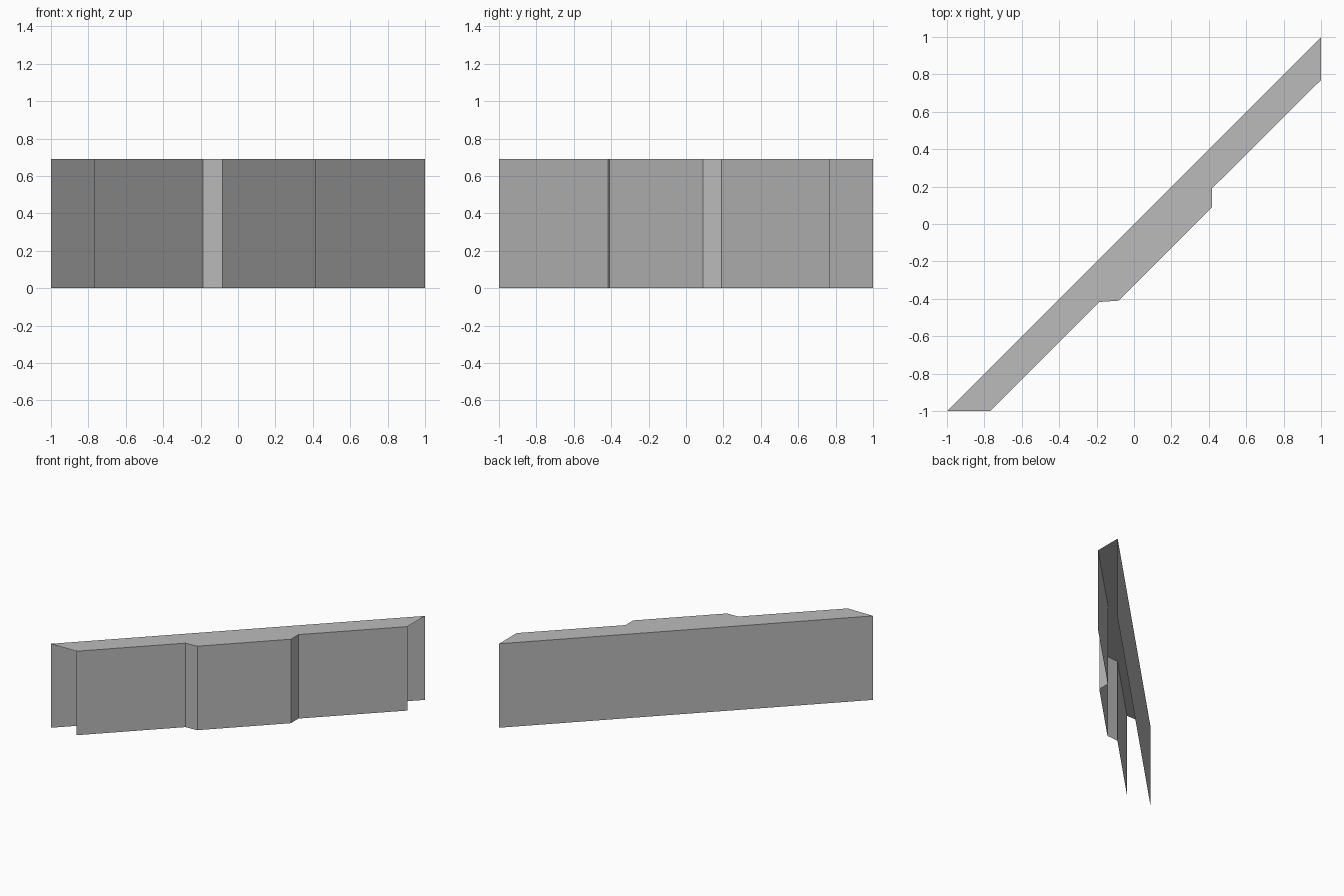
import bpy
import bmesh

cube = bpy.data.objects.get("Cube")
if cube:
    bpy.data.objects.remove(cube, do_unlink=True)

HEIGHT = 0.69

grey = bpy.data.materials.new("plain grey")
grey.use_nodes = True
colour = (0.5, 0.5, 0.5, 1)
grey.diffuse_color = colour
grey.node_tree.nodes["Principled BSDF"].inputs["Base Color"].default_value = colour

# Plan outline: straight back, then the stepped front from left to right
back = [(1, 1), (-1, -1)]
front = [(-0.77, -1), (-0.187, -0.417), (-0.083, -0.41),
         (0.417, 0.09), (0.417, 0.19), (1, 0.77)]

bm = bmesh.new()


def add_wall(path):
    """Raise an open wall along a plan path and return its upper vertices."""
    low = [bm.verts.new((x, y, 0)) for x, y in path]
    high = [bm.verts.new((x, y, HEIGHT)) for x, y in path]
    for i in range(len(path) - 1):
        bm.faces.new((low[i], low[i + 1], high[i + 1], high[i]))
    return high


# Walls and top form a shell that is open below and at both ends
bm.faces.new(add_wall(back) + add_wall(front))

mesh = bpy.data.meshes.new("stepped_wall")
bm.to_mesh(mesh)
bm.free()
mesh.materials.append(grey)
wall = bpy.data.objects.new("stepped_wall", mesh)
bpy.context.collection.objects.link(wall)
